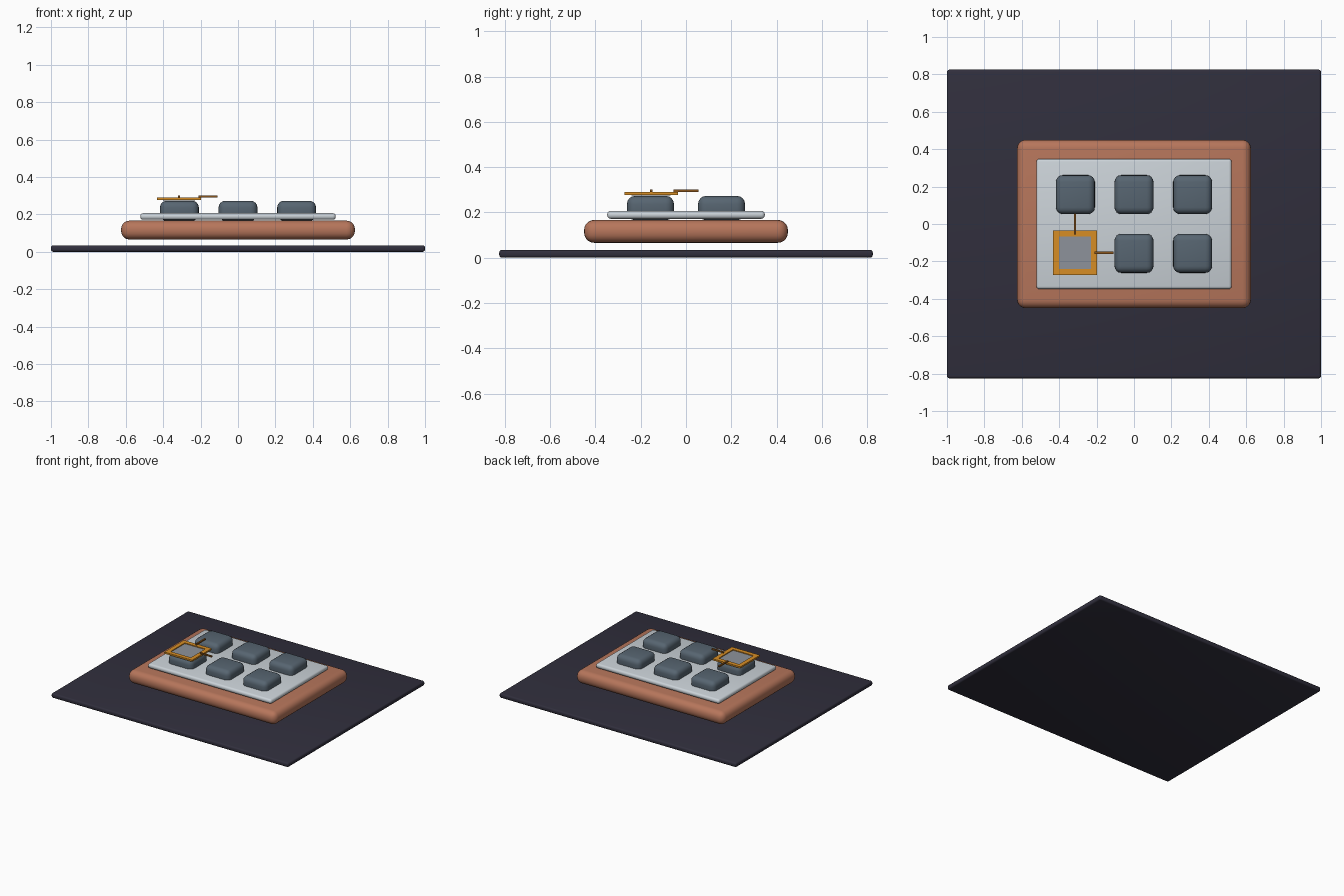
import bpy

if "Cube" in bpy.data.objects:
    bpy.data.objects.remove(bpy.data.objects["Cube"])


def material(name, rgb):
    m = bpy.data.materials.new(name)
    m.diffuse_color = (*rgb, 1)
    m.use_nodes = True
    m.node_tree.nodes["Principled BSDF"].inputs["Base Color"].default_value = m.diffuse_color
    return m


NAVY = material("dark navy", (0.030, 0.028, 0.046))
CLAY = material("terracotta", (0.47, 0.18, 0.105))
SILVER = material("light grey", (0.60, 0.65, 0.69))
SLATE = material("slate", (0.095, 0.130, 0.165))
AMBER = material("amber", (0.68, 0.27, 0.018))
GLASS = material("screen grey", (0.27, 0.29, 0.325))
BROWN = material("brown", (0.25, 0.09, 0.012))


def block(name, x, y, z, mat, bevel=0.0, segments=3):
    """Rounded box from (min, max) ranges."""
    bpy.ops.mesh.primitive_cube_add(
        size=1, location=[(a + b) / 2 for a, b in (x, y, z)])
    o = bpy.context.object
    o.name = name
    o.scale = [b - a for a, b in (x, y, z)]
    bpy.ops.object.transform_apply(location=False, rotation=False, scale=True)
    o.data.materials.append(mat)
    if bevel:
        mod = o.modifiers.new("round", 'BEVEL')
        mod.width, mod.segments = bevel, segments
        bpy.ops.object.modifier_apply(modifier=mod.name)
        bpy.ops.object.shade_smooth_by_angle()
    return o


# Stacked slabs
block("base_mat", (-1, 1), (-0.825, 0.825), (0, 0.035), NAVY, 0.012)
block("body", (-0.625, 0.625), (-0.45, 0.45), (0.066, 0.167), CLAY, 0.045, 5)
block("top_plate", (-0.522, 0.522), (-0.348, 0.348), (0.172, 0.207), SILVER, 0.015)

# Two rows of three keys, sunk through the plate
KX, KY, H = 0.3135, 0.157, 0.104
for row, cy in enumerate((-KY, KY)):
    for col in range(3):
        cx = (col - 1) * KX
        block(f"key_{row}_{col}", (cx - H, cx + H), (cy - H, cy + H),
              (0.166, 0.273), SLATE, 0.036, 4)

# Selection frame hovering over the front left key
FX, FY, OUT, INN = -0.315, -0.154, 0.118, 0.086
Z = (0.278, 0.290)
for s, side in ((-1, "low"), (1, "high")):
    a, b = sorted((s * INN, s * OUT))
    block("frame_x_" + side, (FX + a, FX + b), (FY - OUT, FY + OUT), Z, AMBER)
    block("frame_y_" + side, (FX - INN, FX + INN), (FY + a, FY + b), Z, AMBER)
block("frame_panel", (FX - INN, FX + INN), (FY - INN, FY + INN), (0.274, 0.284), GLASS)

# Thin pointers toward the neighbouring keys
block("pointer_right", (-0.21, -0.11), (FY - 0.006, FY + 0.006), (0.291, 0.301), BROWN)
block("pointer_back", (FX - 0.006, FX + 0.006), (-0.055, 0.055), (0.291, 0.301), BROWN)
